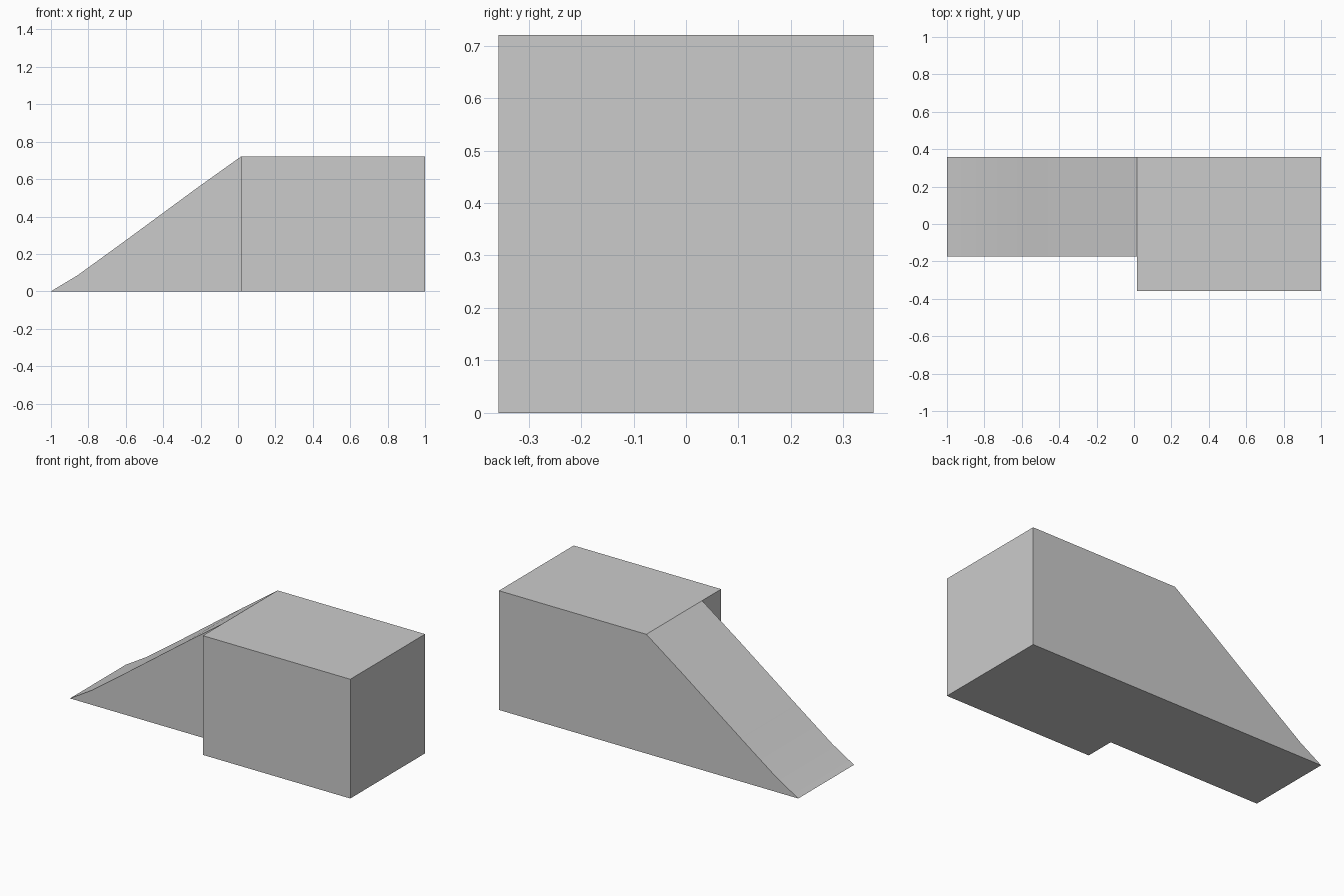
import bpy
import bmesh

if "Cube" in bpy.data.objects:
    bpy.data.objects.remove(bpy.data.objects["Cube"])


def prism(name, profile, y0, y1):
    """Extrude an x-z outline from y0 (front) to y1 (back)."""
    bm = bmesh.new()
    face = bm.faces.new([bm.verts.new((x, y0, z)) for x, z in profile])
    ext = bmesh.ops.extrude_face_region(bm, geom=[face])
    verts = [g for g in ext["geom"] if isinstance(g, bmesh.types.BMVert)]
    bmesh.ops.translate(bm, verts=verts, vec=(0, y1 - y0, 0))
    bmesh.ops.recalc_face_normals(bm, faces=bm.faces)
    mesh = bpy.data.meshes.new(name)
    bm.to_mesh(mesh)
    bm.free()
    obj = bpy.data.objects.new(name, mesh)
    bpy.context.collection.objects.link(obj)
    return obj


HEIGHT, STEP_X, BACK = 0.72, 0.015, 0.357

# Raised block
prism("block", [(STEP_X, 0), (1, 0), (1, HEIGHT), (STEP_X, HEIGHT)], -BACK, BACK)

# Narrower ramp, flush with the back, easing out at its foot
ramp = prism("ramp", [(-1, 0), (STEP_X, 0), (STEP_X, HEIGHT), (-0.22, 0.552),
                      (-0.62, 0.258), (-0.856, 0.087)], -0.175, BACK)

# Smooth the sloped surface, keep the outer edges sharp
bpy.ops.object.select_all(action="DESELECT")
ramp.select_set(True)
bpy.context.view_layer.objects.active = ramp
bpy.ops.object.shade_smooth_by_angle(angle=0.5)
